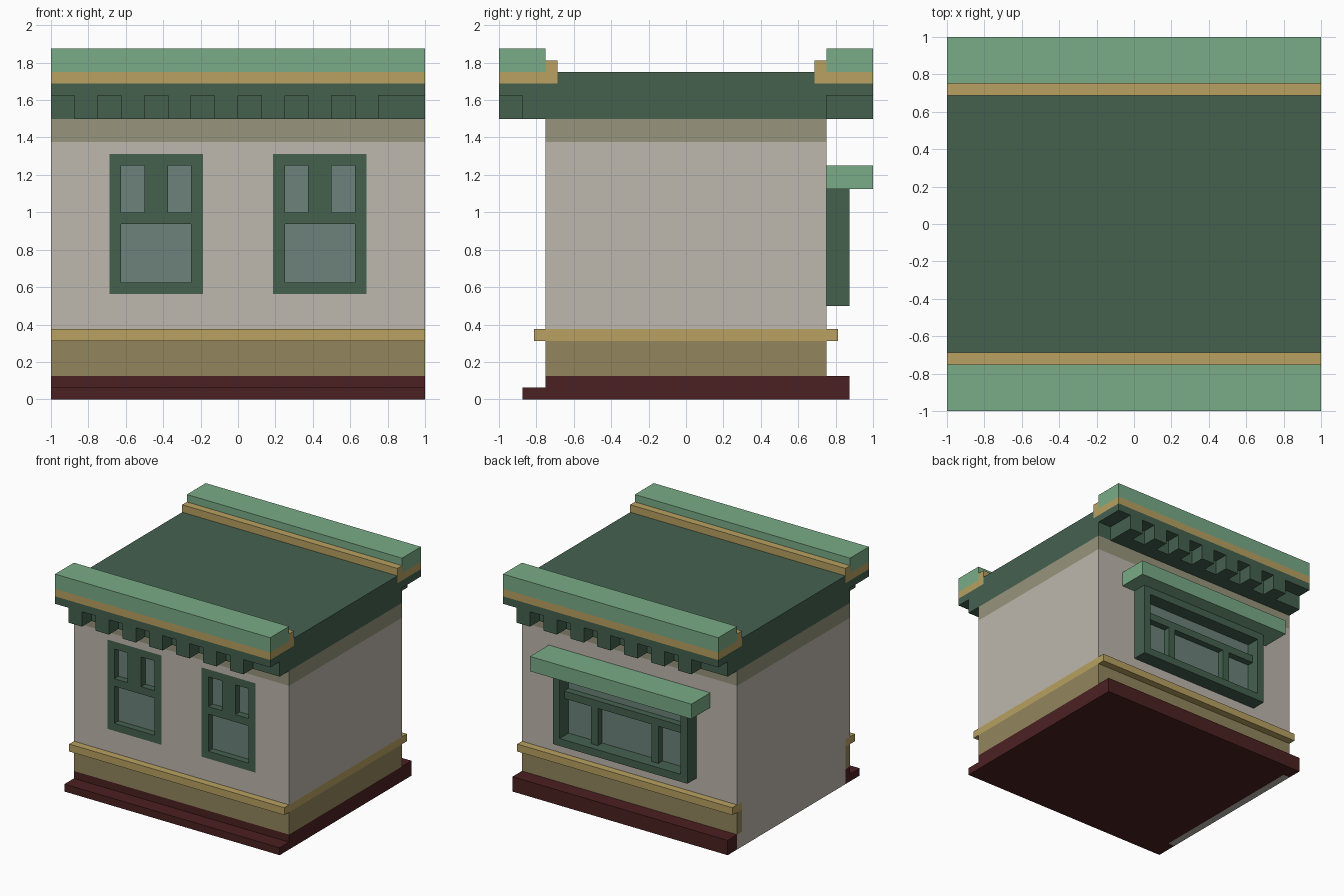
import bpy, bmesh
from mathutils import Vector

cube = bpy.data.objects.get("Cube")
if cube:
    bpy.data.objects.remove(cube, do_unlink=True)


def material(name, rgb):
    """Flat material from 0-255 sRGB values."""
    lin = [((c / 255 + 0.055) / 1.055) ** 2.4 for c in rgb] + [1.0]
    m = bpy.data.materials.new(name)
    m.use_nodes = True
    m.diffuse_color = lin
    b = m.node_tree.nodes["Principled BSDF"]
    b.inputs["Base Color"].default_value = lin
    b.inputs["Roughness"].default_value = 0.9
    return m


MINT = material("mint green", (122, 171, 135))
GREEN = material("dark green", (69, 97, 79))
GOLD = material("gold trim", (184, 161, 97))
OLIVE = material("olive tan", (146, 134, 93))
PLASTER = material("warm grey plaster", (190, 184, 173))
FRIEZE = material("grey olive", (151, 149, 124))
RED = material("dark red", (75, 32, 33))
GLASS = material("window glass", (108, 130, 122))


def part(name, mat, *boxes, turn=False):
    """One object made of boxes (x0, x1, y0, y1, z0, z1); turn spins it half round z."""
    bm = bmesh.new()
    for x0, x1, y0, y1, z0, z1 in boxes:
        if turn:
            x0, x1, y0, y1 = -x1, -x0, -y1, -y0
        vs = bmesh.ops.create_cube(bm, size=1)["verts"]
        size = Vector((x1 - x0, y1 - y0, z1 - z0))
        mid = Vector((x0 + x1, y0 + y1, z0 + z1)) / 2
        for v in vs:
            v.co = v.co * size + mid
    me = bpy.data.meshes.new(name)
    bm.to_mesh(me)
    bm.free()
    me.materials.append(mat)
    ob = bpy.data.objects.new(name, me)
    bpy.context.collection.objects.link(ob)
    return ob


T = 0.0625     # trim thickness
W = 0.75       # half depth of the walls
I = W - T      # inner face of the wall skin

# Plinth with a low front step and a taller back step
part("plinth", RED, (-1 + T, 1, -I, W, 0, 0.125), (-1, 1, -W, -I, 0, 0.125))
part("plinth_front_step", RED, (-1, 1, -0.875, -W, 0, T))
part("plinth_back_step", RED, (-1, 1, W, 0.875, 0, 0.125))

# Dado and its rail, with front and back strips reaching the right-hand end
part("dado", OLIVE, (-1 + T, 1, -I, I, 0.125, 0.3125),
     (-1, 1, -W, -I, 0.125, 0.3125), (-1, 1, I, W, 0.125, 0.3125))
part("dado_rail", GOLD, (-1 + T, 1, -I, I, 0.3125, 0.375),
     (-1, 1, -W - T, -I, 0.3125, 0.375), (-1, 1, I, W + T, 0.3125, 0.375))

# Plain party wall on the right-hand side
part("party_wall_base", PLASTER, (-1, -1 + T, -I, I, 0.125, 0.375),
     (-1, -1 + T, -I, W, 0, 0.125))

# Walls: solid core and a front skin with two window openings
Z0, Z1 = 0.5625, 1.3125
part("wall_core", PLASTER, (-1, 1, -I, W, 0.375, 1.375))
part("front_wall", PLASTER,
     (-1, 1, -W, -I, 0.375, Z0), (-1, 1, -W, -I, Z1, 1.375),
     (-1, -0.6875, -W, -I, Z0, Z1), (-0.1875, 0.1875, -W, -I, Z0, Z1),
     (0.6875, 1, -W, -I, Z0, Z1))
part("frieze_band", FRIEZE, (-1, 1, -W, W, 1.375, 1.5))

# Front windows: flush frames, recessed glass
for side, cx in (("right", -0.4375), ("left", 0.4375)):
    def bar(x0, x1, z0, z1):
        return (cx + x0, cx + x1, -W, -I, z0, z1)
    part(side + "_window_frame", GREEN,
         bar(-0.25, 0.25, Z0, 0.625), bar(-0.25, 0.25, 0.9375, 1.0),
         bar(-0.25, 0.25, 1.25, Z1),
         bar(-0.25, -0.1875, 0.625, 0.9375), bar(0.1875, 0.25, 0.625, 0.9375),
         bar(-0.25, -0.1875, 1.0, 1.25), bar(0.1875, 0.25, 1.0, 1.25),
         bar(-0.0625, 0.0625, 1.0, 1.25))
    part(side + "_window_glass", GLASS,
         (cx - 0.1875, cx + 0.1875, -I - 0.005, -I, 0.625, 0.9375),
         (cx - 0.1875, cx - 0.0625, -I - 0.005, -I, 1.0, 1.25),
         (cx + 0.0625, cx + 0.1875, -I - 0.005, -I, 1.0, 1.25))

# Back window: deep frame, transom, mullions and canopy
part("back_window_frame", GREEN,
     (-0.625, 0.625, W, 0.875, 0.5, 0.5625), (-0.625, 0.625, W, 0.875, 1.0625, 1.125),
     (-0.625, -0.5625, W, 0.875, 0.5625, 1.0625),
     (0.5625, 0.625, W, 0.875, 0.5625, 1.0625))
part("back_window_bars", GREEN,
     (-0.5625, 0.5625, W, W + T, 0.875, 0.9375),
     (-0.3125, -0.25, W, W + T, 0.5625, 0.875),
     (0.25, 0.3125, W, W + T, 0.5625, 0.875))
part("back_window_glass", GLASS, (-0.5625, 0.5625, W, W + 0.005, 0.5625, 1.0625))
part("back_window_canopy", MINT, (-0.75, 0.75, W, 1, 1.125, 1.25))

# Roof
part("roof_base", GREEN, (-1, 1, -W, W, 1.5, 1.625))
part("roof_slab", GREEN, (-1, 1, -1, 1, 1.625, 1.6875))
part("roof_deck", GREEN, (-1, 1, -I, I, 1.6875, 1.75))

# Cornices: backing board, dentils, gold moulding and cap on front and back
for name, turn in (("front", False), ("back", True)):
    part(name + "_cornice_board", GREEN,
         (-0.875, 1, -0.875, -W, 1.5, 1.625), turn=turn)
    part(name + "_dentils", GREEN,
         *[(-0.875 + 0.25 * i, -0.75 + 0.25 * i, -1, -0.875, 1.5, 1.625)
           for i in range(7)], turn=turn)
    part(name + "_cornice_moulding", GOLD,
         (-1, 1, -1, -I, 1.6875, 1.75), (-1, 1, -W, -I, 1.75, 1.8125), turn=turn)
    part(name + "_cornice_cap", MINT, (-1, 1, -1, -W, 1.75, 1.875), turn=turn)
